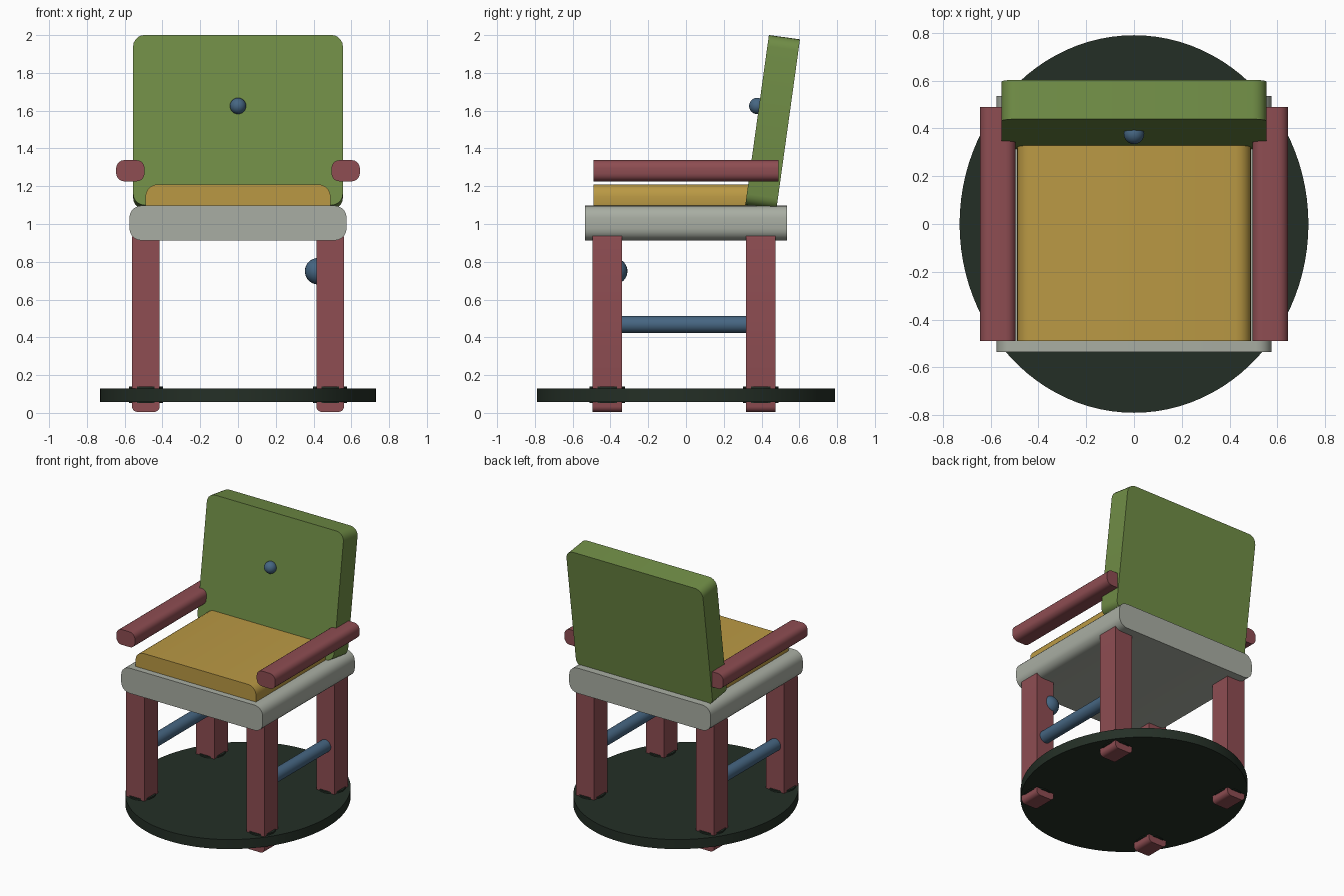
import bpy, bmesh, math
from mathutils import Matrix, Vector

cube = bpy.data.objects.get("Cube")
if cube:
    bpy.data.objects.remove(cube, do_unlink=True)


def material(name, rgb):
    """Flat colour from display values, stored as linear."""
    lin = [(c / 255 / 12.92) if c < 11 else ((c / 255 + 0.055) / 1.055) ** 2.4 for c in rgb]
    m = bpy.data.materials.new(name)
    m.use_nodes = True
    m.diffuse_color = (*lin, 1)
    m.node_tree.nodes["Principled BSDF"].inputs["Base Color"].default_value = (*lin, 1)
    return m


green = material("leaf green", (112, 141, 70))
gold = material("mustard", (186, 153, 68))
red = material("dusty red", (142, 77, 82))
grey = material("stone grey", (169, 174, 163))
blue = material("slate blue", (70, 102, 130))
dark = material("dark green", (36, 47, 38))


def finish(name, bm, mat):
    mesh = bpy.data.meshes.new(name)
    bm.to_mesh(mesh)
    bm.free()
    mesh.materials.append(mat)
    ob = bpy.data.objects.new(name, mesh)
    bpy.context.collection.objects.link(ob)
    bpy.ops.object.select_all(action='DESELECT')
    ob.select_set(True)
    bpy.context.view_layer.objects.active = ob
    bpy.ops.object.shade_smooth_by_angle(angle=math.radians(30))
    return ob


def rounded_bar(name, centre, size, radius, mat, tilt=0):
    """Box whose edges along y are rounded; the ends stay flat."""
    bm = bmesh.new()
    bmesh.ops.create_cube(bm, size=1, matrix=Matrix.Diagonal((*size, 1)))
    edges = [e for e in bm.edges
             if abs((e.verts[0].co - e.verts[1].co).normalized().y) > 0.9]
    bmesh.ops.bevel(bm, geom=edges, offset=radius, segments=5, profile=0.5, affect='EDGES')
    bm.transform(Matrix.Translation(centre) @ Matrix.Rotation(tilt, 4, 'X'))
    return finish(name, bm, mat)


def cylinder(name, centre, rx, ry, depth, mat, sides=32, along_y=False):
    bm = bmesh.new()
    bmesh.ops.create_cone(bm, cap_ends=True, segments=sides, radius1=1, radius2=1, depth=depth)
    bm.transform(Matrix.Diagonal((rx, ry, 1, 1)))
    turn = Matrix.Rotation(math.pi / 2, 4, 'X') if along_y else Matrix.Identity(4)
    bm.transform(Matrix.Translation(centre) @ turn)
    return finish(name, bm, mat)


def ball(name, centre, radius, mat):
    bm = bmesh.new()
    bmesh.ops.create_uvsphere(bm, u_segments=24, v_segments=16, radius=radius,
                              matrix=Matrix.Translation(centre))
    return finish(name, bm, mat)


# Seat and cushion
rounded_bar("seat", (0, 0, 1.005), (1.15, 1.07, 0.185), 0.065, grey)
rounded_bar("cushion", (0, -0.065, 1.125), (0.98, 0.85, 0.17), 0.065, gold)

# Leaning backrest, placed from its lower front edge
lean = math.radians(-7.9)
back_size = Vector((1.11, 0.166, 0.909))
offset = Matrix.Rotation(lean, 3, 'X') @ Vector((0, back_size.y / 2, back_size.z / 2))
rounded_bar("backrest", Vector((0, 0.314, 1.1)) + offset, back_size, 0.06, green, lean)
ball("backrest_button", (0, 0.377, 1.625), 0.043, blue)

# Base plate
cylinder("base_disc", (0, 0, 0.093), 0.73, 0.79, 0.07, dark, sides=96)

# Mirrored parts: armrests, rungs, legs and foot collars
for side, s in (("left", 1), ("right", -1)):
    rounded_bar(side + "_armrest", (s * 0.57, 0, 1.282), (0.15, 0.98, 0.112), 0.042, red)
    cylinder(side + "_rung", (s * 0.488, -0.01, 0.468), 0.045, 0.045, 0.75, blue, along_y=True)
    for end, y in (("front", -0.417), ("rear", 0.396)):
        name = f"{end}_{side}_"
        rounded_bar(name + "leg", (s * 0.488, y, 0.48), (0.147, 0.158, 0.95), 0.03, red)
        cylinder(name + "foot_collar", (s * 0.488, y, 0.096), 0.09, 0.095, 0.086, dark, sides=16)

# Knob on the front left leg
ball("leg_knob", (0.424, -0.38, 0.75), 0.07, blue)
